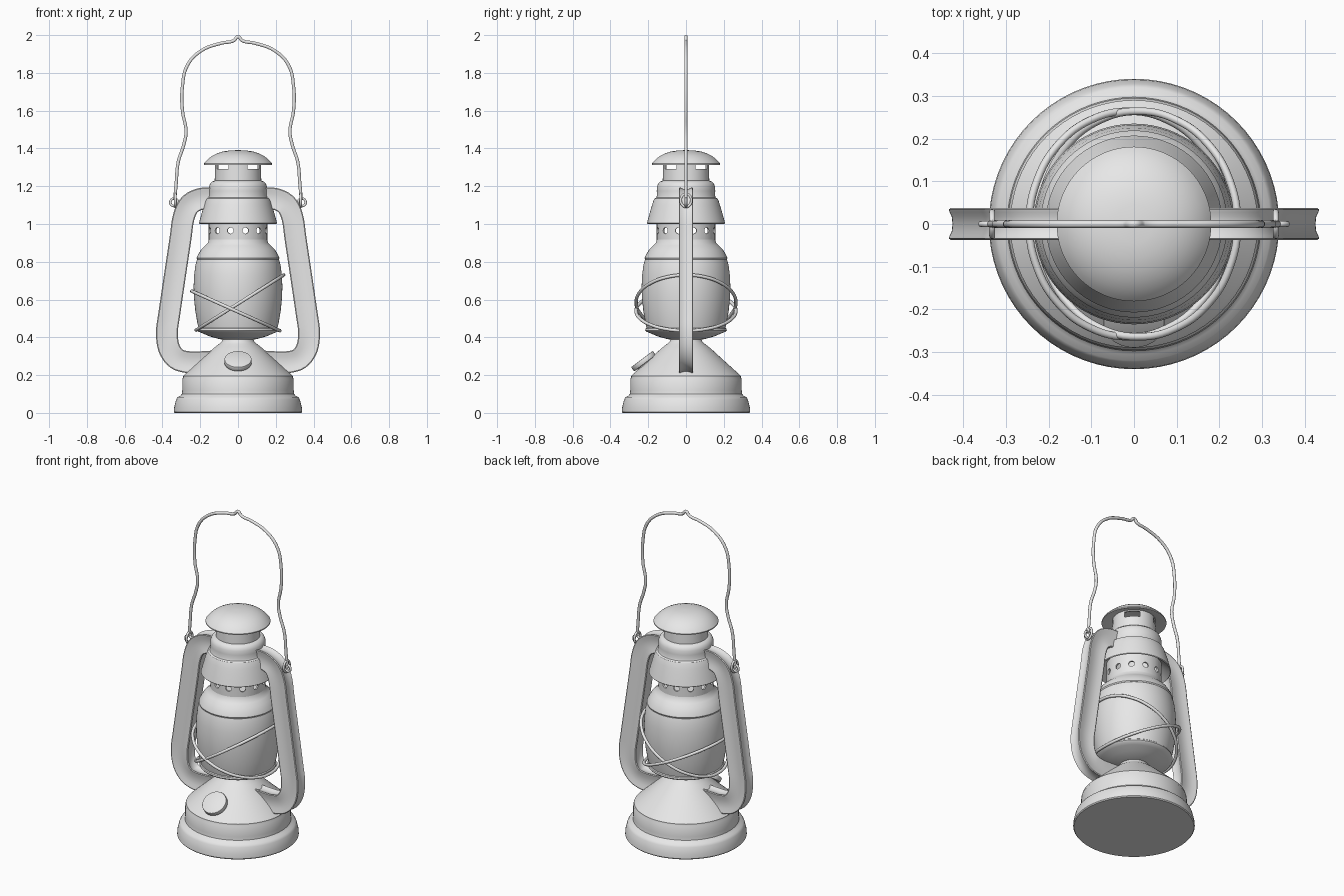
import bpy, bmesh
from math import sin, cos, pi, radians
from mathutils import Vector

cube = bpy.data.objects.get("Cube")
if cube:
    bpy.data.objects.remove(cube, do_unlink=True)

grey = bpy.data.materials.new("plain grey")
grey.use_nodes = True
grey.diffuse_color = (0.8, 0.8, 0.8, 1)
grey.node_tree.nodes["Principled BSDF"].inputs["Base Color"].default_value = (0.8, 0.8, 0.8, 1)


def activate(ob):
    bpy.ops.object.select_all(action='DESELECT')
    ob.select_set(True)
    bpy.context.view_layer.objects.active = ob


def finish(name, bm):
    bmesh.ops.recalc_face_normals(bm, faces=bm.faces)
    mesh = bpy.data.meshes.new(name)
    bm.to_mesh(mesh)
    bm.free()
    mesh.materials.append(grey)
    ob = bpy.data.objects.new(name, mesh)
    bpy.context.collection.objects.link(ob)
    return ob


def smooth(ob, angle=32):
    activate(ob)
    bpy.ops.object.shade_smooth_by_angle(angle=radians(angle))
    return ob


def skin(name, rings, loop):
    """Join rings of points with quads; loop closes the last ring to the first."""
    bm = bmesh.new()
    rows = [[bm.verts.new(p) for p in ring] for ring in rings]
    pairs = list(zip(rows, rows[1:])) + ([(rows[-1], rows[0])] if loop else [])
    for a, b in pairs:
        for i in range(len(a)):
            j = (i + 1) % len(a)
            bm.faces.new((a[i], a[j], b[j], b[i]))
    if not loop:
        bm.faces.new(rows[0])
        bm.faces.new(rows[-1])
    return finish(name, bm)


def lathe(name, profile, loop=False, steps=72):
    turn = [2 * pi * i / steps for i in range(steps)]
    return skin(name, [[(r * cos(a), r * sin(a), z) for a in turn] for r, z in profile], loop)


def cut(ob, cutters):
    for c in cutters:
        c.hide_render = True
        mod = ob.modifiers.new("opening", 'BOOLEAN')
        mod.operation, mod.solver, mod.object = 'DIFFERENCE', 'EXACT', c
        activate(ob)
        bpy.ops.object.modifier_apply(modifier=mod.name)
        bpy.data.objects.remove(c, do_unlink=True)


def wire(name, points, radius, cyclic=False):
    cu = bpy.data.curves.new(name, 'CURVE')
    cu.dimensions = '3D'
    cu.bevel_depth, cu.bevel_resolution, cu.resolution_u = radius, 3, 6
    cu.use_fill_caps = True
    sp = cu.splines.new('BEZIER')
    sp.bezier_points.add(len(points) - 1)
    for bp, p in zip(sp.bezier_points, points):
        bp.co = p
        bp.handle_left_type = bp.handle_right_type = 'AUTO'
    sp.use_cyclic_u = cyclic
    cu.materials.append(grey)
    ob = bpy.data.objects.new(name, cu)
    bpy.context.collection.objects.link(ob)
    activate(ob)
    bpy.ops.object.convert(target='MESH')
    return smooth(bpy.context.object, 50)


def rounded(points, n=5):
    """Smooth curve through the points."""
    p = [Vector(q) for q in points]
    p = [2 * p[0] - p[1]] + p + [2 * p[-1] - p[-2]]
    out = []
    for a, b, c, d in zip(p, p[1:], p[2:], p[3:]):
        for k in range(n):
            t = k / n
            out.append(0.5 * (2 * b + (c - a) * t + (2 * a - 5 * b + 4 * c - d) * t * t
                              + (3 * b - a - 3 * c + d) * t ** 3))
    return out + [p[-2]]


# Fuel tank with flared foot, groove and cone top
smooth(lathe("fuel_tank", [
    (0.335, 0), (0.34, 0.006), (0.338, 0.03), (0.328, 0.07), (0.32, 0.083), (0.306, 0.09),
    (0.297, 0.1), (0.295, 0.12), (0.295, 0.18), (0.29, 0.188), (0.29, 0.196), (0.28, 0.206),
    (0.2, 0.278), (0.14, 0.333), (0.12, 0.35), (0.1, 0.365), (0.085, 0.38), (0.075, 0.42)]))

# Glass globe with bottom lip and shoulder
smooth(lathe("globe", [
    (0.06, 0.385), (0.1, 0.391), (0.15, 0.405), (0.19, 0.422), (0.21, 0.43), (0.216, 0.437),
    (0.214, 0.446), (0.209, 0.45), (0.216, 0.48), (0.226, 0.54), (0.233, 0.61), (0.235, 0.67),
    (0.232, 0.73), (0.225, 0.785), (0.217, 0.812)]))
smooth(lathe("globe_collar", [
    (0.2, 0.805), (0.216, 0.813), (0.219, 0.82), (0.216, 0.828), (0.207, 0.845), (0.195, 0.865),
    (0.175, 0.885), (0.16, 0.9), (0.154, 0.92)]))

# Vent ring with twelve round holes
vent = lathe("vent_ring", [(0.155, 0.9), (0.155, 1.05), (0.145, 1.05), (0.145, 0.9)], loop=True)
drills = []
for i in range(6):
    bpy.ops.mesh.primitive_cylinder_add(vertices=16, radius=0.017, depth=0.5, location=(0, 0, 0.965),
                                        rotation=(pi / 2, 0, radians(15 + 30 * i)))
    drills.append(bpy.context.object)
cut(vent, drills)
smooth(vent)

# Stepped hood, open underneath
smooth(lathe("hood", [
    (0.146, 1.05), (0.19, 1.01), (0.203, 1.0), (0.207, 1.004), (0.2, 1.03), (0.189, 1.07),
    (0.18, 1.1), (0.172, 1.125), (0.167, 1.135), (0.158, 1.14), (0.154, 1.15), (0.155, 1.175),
    (0.153, 1.2), (0.147, 1.215), (0.136, 1.225), (0.124, 1.229), (0.112, 1.229), (0.115, 1.2),
    (0.14, 1.13)], loop=True))

# Chimney with four draught slots
chimney = lathe("chimney", [(0.124, 1.21), (0.12, 1.35), (0.112, 1.35), (0.114, 1.21)], loop=True)
slots = []
for i in range(2):
    bpy.ops.mesh.primitive_cube_add(size=1, location=(0, 0, 1.308), rotation=(0, 0, pi / 4 + i * pi / 2))
    slots.append(bpy.context.object)
    slots[-1].scale = (0.6, 0.085, 0.034)
cut(chimney, slots)
smooth(chimney)

# Domed cap, hollow below
smooth(lathe("cap", [
    (0.004, 1.336), (0.115, 1.334), (0.175, 1.312), (0.181, 1.313), (0.181, 1.319), (0.17, 1.333),
    (0.155, 1.347), (0.135, 1.362), (0.11, 1.374), (0.08, 1.384), (0.045, 1.389), (0.004, 1.391)]))

# Filler cap, tilted on the cone
tilt = Vector((0, -0.6, 0.8))
for name, radius, depth, drop in (("filler_neck", 0.052, 0.06, 0.035), ("filler_cap", 0.072, 0.028, 0)):
    bpy.ops.mesh.primitive_cylinder_add(vertices=40, radius=radius, depth=depth,
                                        location=Vector((0, -0.225, 0.274)) - tilt * drop,
                                        rotation=tilt.to_track_quat('Z', 'Y').to_euler())
    part = bpy.context.object
    part.name = name
    part.data.materials.append(grey)
    bevel = part.modifiers.new("soft edge", 'BEVEL')
    bevel.width, bevel.segments = 0.004, 2
    bpy.ops.object.modifier_apply(modifier=bevel.name)
    smooth(part)

# Side air tubes: fluted section swept from the hood down to the tank
quarter = [(0.049, 0), (0.051, 0.018), (0.056, 0.028), (0.058, 0.034), (0.053, 0.037),
           (0.042, 0.035), (0.024, 0.03)]
half = quarter + [(0, 0.029)] + [(-u, v) for u, v in reversed(quarter)]
section = half + [(u, -v) for u, v in reversed(half[1:-1])]
path = rounded([(0.13, 1.135), (0.2, 1.132), (0.258, 1.1), (0.289, 1.03), (0.305, 0.92), (0.335, 0.72),
                (0.363, 0.53), (0.376, 0.43), (0.366, 0.345), (0.325, 0.287), (0.26, 0.268),
                (0.2, 0.268), (0.13, 0.272)])
for side, label in ((1, "left"), (-1, "right")):
    rings = []
    for i, p in enumerate(path):
        t = (path[min(i + 1, len(path) - 1)] - path[max(i - 1, 0)]).normalized()
        n = Vector((-t.y, t.x))
        rings.append([(side * (p.x + n.x * u), v, p.y + n.y * u) for u, v in section])
    smooth(skin(label + "_air_tube", rings, False), 40)

    # Eye on the tube and the curled end of the handle through it
    ring = [(cos(k * pi / 4), sin(k * pi / 4)) for k in range(8)]
    wire(label + "_eye", [(side * 0.332, 0.028 * a, 1.125 + 0.034 * b) for a, b in ring], 0.007, True)
    wire(label + "_handle_curl", [(side * 0.338 + 0.02 * a, 0, 1.115 + 0.02 * b) for a, b in ring],
         0.007, True)

# Wire carrying handle
arc = [(0.335, 1.13), (0.328, 1.205), (0.316, 1.33), (0.287, 1.42), (0.275, 1.49), (0.294, 1.6),
       (0.294, 1.73), (0.268, 1.84), (0.195, 1.917), (0.09, 1.957), (0.022, 1.971)]
wire("handle", [(x, 0, z) for x, z in arc] + [(0, 0, 1.991)] + [(-x, 0, z) for x, z in reversed(arc)], 0.009)

# Two tilted guard wires crossing round the globe
for name, a, b in (("guard_wire_low", (-0.245, 0.645), (0.222, 0.435)),
                   ("guard_wire_high", (0.242, 0.73), (-0.222, 0.438))):
    loop = []
    for k in range(16):
        c, s = cos(k * pi / 8), sin(k * pi / 8)
        f = (1 + c) / 2
        loop.append((a[0] * f + b[0] * (1 - f), 0.264 * s, a[1] * f + b[1] * (1 - f)))
    wire(name, loop, 0.009, True)
